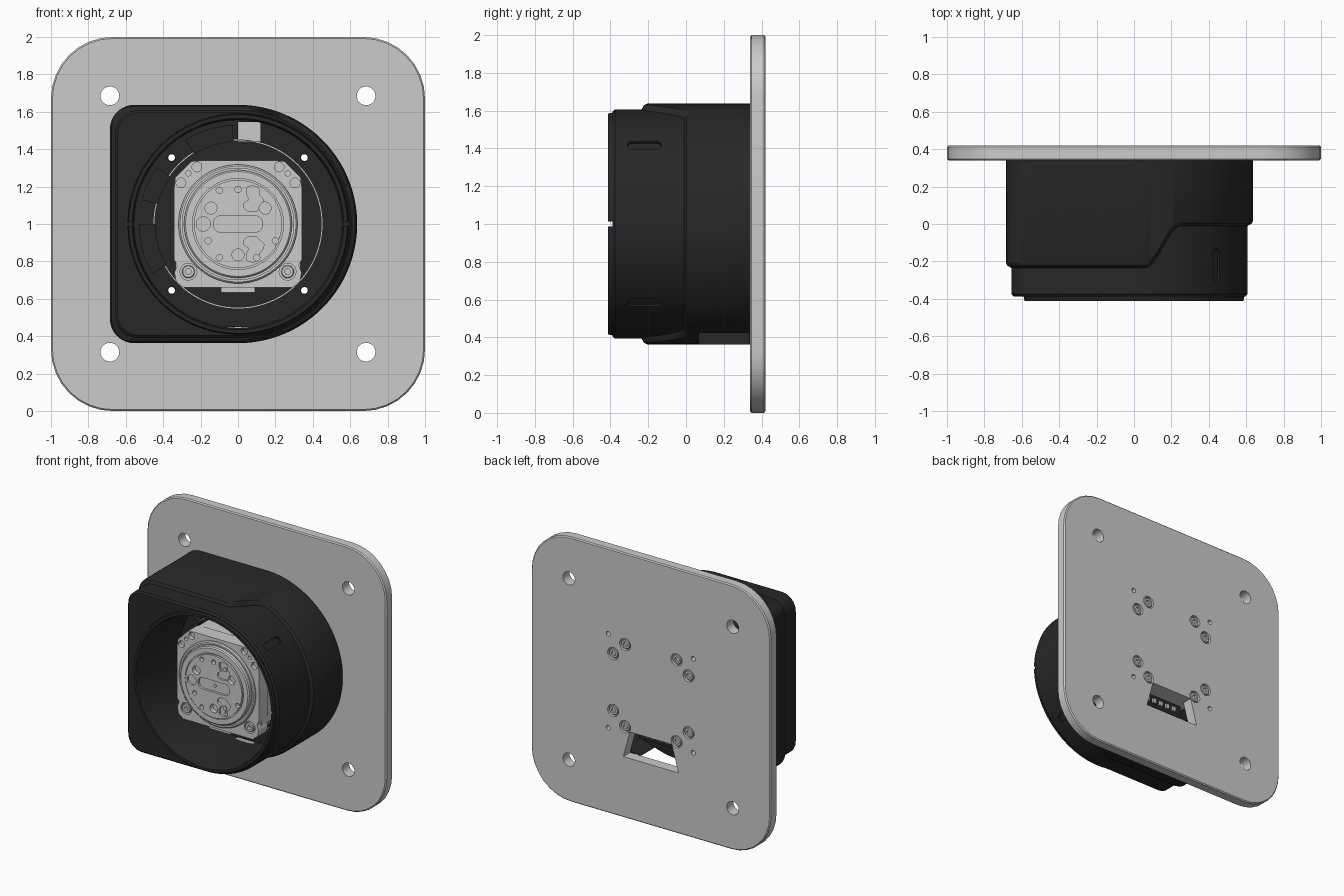
import bpy, bmesh, math
from mathutils import Matrix, Vector

if "Cube" in bpy.data.objects:
    bpy.data.objects.remove(bpy.data.objects["Cube"])

CZ = 1.0   # height of the main axis


def material(name, c):
    m = bpy.data.materials.new(name)
    m.diffuse_color = (c, c, c, 1)
    m.use_nodes = True
    m.node_tree.nodes["Principled BSDF"].inputs["Base Color"].default_value = m.diffuse_color
    return m


BLACK = material("black_plastic", 0.02)
WHITE = material("white_seal", 0.9)


def circle(x, z, r, n=32):
    return [(x + r * math.cos(2 * math.pi * i / n), z + r * math.sin(2 * math.pi * i / n)) for i in range(n)]


def rect(x0, x1, z0, z1):
    return [(x0, z0), (x1, z0), (x1, z1), (x0, z1)]


def rounded(x0, x1, z0, z1, r, n=8):
    pts = []
    for k, (x, z) in enumerate([(x1 - r, z1 - r), (x0 + r, z1 - r), (x0 + r, z0 + r), (x1 - r, z0 + r)]):
        for i in range(n + 1):
            a = math.pi / 2 * (k + i / n)
            pts.append((x + r * math.cos(a), z + r * math.sin(a)))
    return pts


def sector(r0, r1, a0, a1, n=12):
    angs = [math.radians(a0 + (a1 - a0) * i / n) for i in range(n + 1)]
    return ([(r1 * math.cos(a), CZ + r1 * math.sin(a)) for a in angs]
            + [(r0 * math.cos(a), CZ + r0 * math.sin(a)) for a in reversed(angs)])


def finish(name, bm, mat=None):
    bmesh.ops.recalc_face_normals(bm, faces=bm.faces)
    me = bpy.data.meshes.new(name)
    bm.to_mesh(me)
    bm.free()
    ob = bpy.data.objects.new(name, me)
    bpy.context.collection.objects.link(ob)
    if mat:
        me.materials.append(mat)
    return ob


def prisms(name, shapes, mat=None):
    """Each shape is (points in x-z, y0, y1, optional matrix)."""
    bm = bmesh.new()
    for pts, y0, y1, *m in shapes:
        m = m[0] if m else Matrix()
        a = [bm.verts.new(m @ Vector((x, y0, z))) for x, z in pts]
        b = [bm.verts.new(m @ Vector((x, y1, z))) for x, z in pts]
        bm.faces.new(a)
        bm.faces.new(b[::-1])
        for i in range(len(a)):
            j = (i + 1) % len(a)
            bm.faces.new((a[i], a[j], b[j], b[i]))
    return finish(name, bm, mat)


def loft(name, rows, mat=None, closed=True):
    """Skin rows of equal length; closed joins last row to first, else caps the ends."""
    bm = bmesh.new()
    vs = [[bm.verts.new(p) for p in row] for row in rows]
    n = len(rows[0])
    for k in range(len(vs) if closed else len(vs) - 1):
        a, b = vs[k], vs[(k + 1) % len(vs)]
        for i in range(n):
            j = (i + 1) % n
            bm.faces.new((a[i], a[j], b[j], b[i]))
    if not closed:
        bm.faces.new(vs[0])
        bm.faces.new(vs[-1])
    return finish(name, bm, mat)


def lathe(name, profile, x=0, z=CZ, n=64, mat=None, closed=False):
    return loft(name, [[(px, y, pz) for px, pz in circle(x, z, r, n)] for r, y in profile], mat, closed)


def apply(ob, mod):
    bpy.context.view_layer.objects.active = ob
    bpy.ops.object.modifier_apply(modifier=mod.name)


def cut(ob, shapes):
    c = prisms("cutter", shapes)
    c.hide_render = True
    mod = ob.modifiers.new("cut", 'BOOLEAN')
    mod.operation, mod.solver, mod.object, mod.use_self = 'DIFFERENCE', 'EXACT', c, True
    apply(ob, mod)
    bpy.data.objects.remove(c)


QUAD = [(sx, sz) for sx in (-1, 1) for sz in (-1, 1)]
SCREWS = [(sx * a, CZ + sz * b) for sx, sz in QUAD for a, b in ((0.315, 0.215), (0.215, 0.31))]
PINS = [(sx * 0.355, CZ + sz * 0.355) for sx, sz in QUAD]

# mounting plate with holes, cable cutout and countersinks
plate = prisms("mounting_plate", [(rounded(-1, 1, 0, 2, 0.33), 0.34, 0.42)])
bev = plate.modifiers.new("bevel", 'BEVEL')
bev.width, bev.segments, bev.limit_method, bev.angle_limit = 0.008, 1, 'ANGLE', 0.7
apply(plate, bev)
cut(plate, [(circle(sx * 0.685, CZ + sz * 0.685, 0.05), 0.3, 0.5) for sx, sz in QUAD]
    + [(circle(x, z, 0.018, 16), 0.3, 0.5) for x, z in PINS]
    + [([(-0.23, 0.46), (0.23, 0.46), (0.175, 0.66), (-0.175, 0.66)], 0.3, 0.5)]
    + [(circle(x, z, 0.046, 24), 0.398, 0.5) for x, z in SCREWS])
for x, z in SCREWS:
    lathe("plate_screw", [(0.036, 0.395), (0.036, 0.412), (0.032, 0.416), (0.018, 0.416), (0.018, 0.402)],
          x, z, 24)

# housing: D-shaped shell lofted from the plate forward, then down the bore and back
N = 256


def outline(d, y):
    """Rounded square on the left, half circle on the right, inset by d."""
    R, L, c = 0.637 - d, 0.685 - d, 0.13 - d * 0.5

    def sdf(x, z):
        if x > 0:
            return math.hypot(x, z) - R
        qx, qz = -x - L + c, abs(z) - R + c
        return math.hypot(max(qx, 0), max(qz, 0)) + min(max(qx, qz), 0) - c
    row = []
    for i in range(N):
        a = 2 * math.pi * i / N
        lo, hi = 0.3, 1.0
        for _ in range(30):
            mid = (lo + hi) / 2
            lo, hi = (mid, hi) if sdf(mid * math.cos(a), mid * math.sin(a)) < 0 else (lo, mid)
        x, z = lo * math.cos(a), lo * math.sin(a)
        row.append((x, y(x) if callable(y) else y, CZ + z))
    return row


def step(x):
    t = min(max((x - 0.06) / 0.19, 0), 1)
    return -0.235 + 0.225 * t * t * (3 - 2 * t)


def ring(r, y):
    return [(x, y, z) for x, z in circle(0, CZ, r, N)]


housing = loft("housing", [
    outline(0, 0.34), outline(0, lambda x: step(x) + 0.028), outline(0.008, lambda x: step(x) + 0.012),
    outline(0.03, step), outline(0.03, -0.375), outline(0.042, -0.388),
    ring(0.59, -0.388), ring(0.585, -0.412), ring(0.565, -0.412), ring(0.555, -0.38), ring(0.555, 0.1),
    ring(0.30, 0.1), ring(0.30, 0.16), ring(0.57, 0.16), ring(0.57, 0.34)], BLACK)
pill = rounded(-0.027, 0.027, -0.09, 0.09, 0.0265, 6)
pockets = []
for s in (-1, 1):
    a = s * math.radians(43.5)
    rad = Vector((math.cos(a), 0, math.sin(a)))
    across = Vector((-math.sin(a), 0, math.cos(a)))
    m = Matrix((across, rad, (0, 1, 0))).transposed().to_4x4()
    m.translation = Vector((0, -0.22, CZ))
    pockets.append((pill, 0.59, 0.65, m))
cut(housing, pockets)
cut(housing, [(circle(x, z, 0.02, 16), 0.0, 0.25) for x, z in PINS]
    + [(rect(0.0, 0.12, 1.44, 1.545), 0.0, 0.25), (rect(-0.27, 0.27, 0.3, 0.45), 0.07, 0.335),
       (rect(0.55, 0.62, 0.988, 1.012), -0.5, -0.39), (rect(-0.62, -0.55, 0.988, 1.012), -0.5, -0.39)])

# raised ribs on the housing floor and the thin light seal ring
prisms("floor_ribs", [(sector(0.44, 0.53, a, b), 0.05, 0.101)
                      for a, b in ((93, 122), (145, 166), (180, 210))], BLACK)
lathe("seal_ring", [(0.447, 0.11), (0.447, 0.094), (0.452, 0.094), (0.452, 0.11)], n=96, mat=WHITE, closed=True)

# terminal block seen through the plate cutout
prisms("terminal_block", [(rect(-0.19, 0.19, 0.56, 0.655), 0.15, 0.29)], BLACK)
prisms("terminal_pins", [(rect(x - 0.015, x + 0.015, 0.59, 0.625), 0.28, 0.305)
                         for x in (-0.12, -0.06, 0, 0.06, 0.12)])

# motor body and its front flange
body = prisms("motor_body", [([(s * x, CZ + t * z) for s, t, x, z in (
    (1, 1, .335, .24), (1, 1, .24, .335), (-1, 1, .24, .335), (-1, 1, .335, .24),
    (-1, -1, .335, .24), (-1, -1, .24, .335), (1, -1, .24, .335), (1, -1, .335, .24))], -0.2, 0.34)])
half = [(0.19, 1.34), (0.25, 1.335), (0.335, 1.25), (0.342, 1.19), (0.342, 0.81), (0.325, 0.78),
        (0.34, 0.74), (0.33, 0.69), (0.29, 0.66), (0.2, 0.66)]
flange = prisms("motor_flange", [(half + [(-x, z) for x, z in reversed(half)], -0.24, -0.13)])
cut(flange, [(circle(s * x, z, r, 20), -0.3, -0.21) for s in (-1, 1)
             for x, z, r in ((0.22, 1.305, 0.026), (0.305, 1.22, 0.026), (0.265, 1.27, 0.014), (0.265, 0.745, 0.045))])
for s in (-1, 1):
    lathe("flange_screw", [(0.034, -0.2), (0.034, -0.24), (0.03, -0.245), (0.015, -0.245), (0.015, -0.222)],
          s * 0.265, 0.745, 24)
prisms("flange_tab", [(rect(-0.09, 0.09, 0.635, 0.665), -0.22, -0.15)])

# round output disc with stepped rims, slot, holes and lobed pockets
disc = lathe("output_disc", [
    (0.318, -0.2), (0.318, -0.25), (0.31, -0.258), (0.298, -0.258), (0.298, -0.248), (0.288, -0.248),
    (0.288, -0.275), (0.28, -0.283), (0.243, -0.283), (0.243, -0.274), (0.235, -0.274), (0.235, -0.29)], n=96)
small = [(-0.1, 1.18), (0, 1.185), (-0.16, 0.91), (-0.1, 0.82), (0.1, 0.82), (0.2, 0.91)]
cut(disc, [(circle(x, z, 0.017, 16), -0.3, -0.26) for x, z in small]
    + [(circle(x, z, 0.032, 24), -0.3, -0.255) for x, z in ((-0.145, 1.085), (0, 0.835), (0.145, 1.085))]
    + [(rounded(-0.13, 0.13, 0.957, 1.043, 0.035, 6), -0.3, -0.272), (circle(-0.185, 1.0, 0.038, 20), -0.3, -0.275)])
for s in (-1, 1):
    lobe = [(0.03, 0.09), (0.05, 0.07), (0.1, 0.07), (0.14, 0.11), (0.13, 0.14), (0.115, 0.155),
            (0.11, 0.195), (0.08, 0.205), (0.045, 0.195), (0.045, 0.16), (0.06, 0.13), (0.03, 0.11)]
    cut(disc, [([(x + 0.0, CZ + s * z) for x, z in lobe], -0.3, -0.274)])
    lathe("pocket_stud", [(0.016, -0.27), (0.016, -0.282)], 0.085, CZ + s * 0.145, 16)
lathe("centre_pin", [(0.012, -0.265), (0.012, -0.28)], n=16)

# smooth round walls while keeping real edges sharp
for ob in bpy.context.scene.objects:
    ob.select_set(True)
    bpy.context.view_layer.objects.active = ob
bpy.ops.object.shade_smooth_by_angle(angle=math.radians(30))
